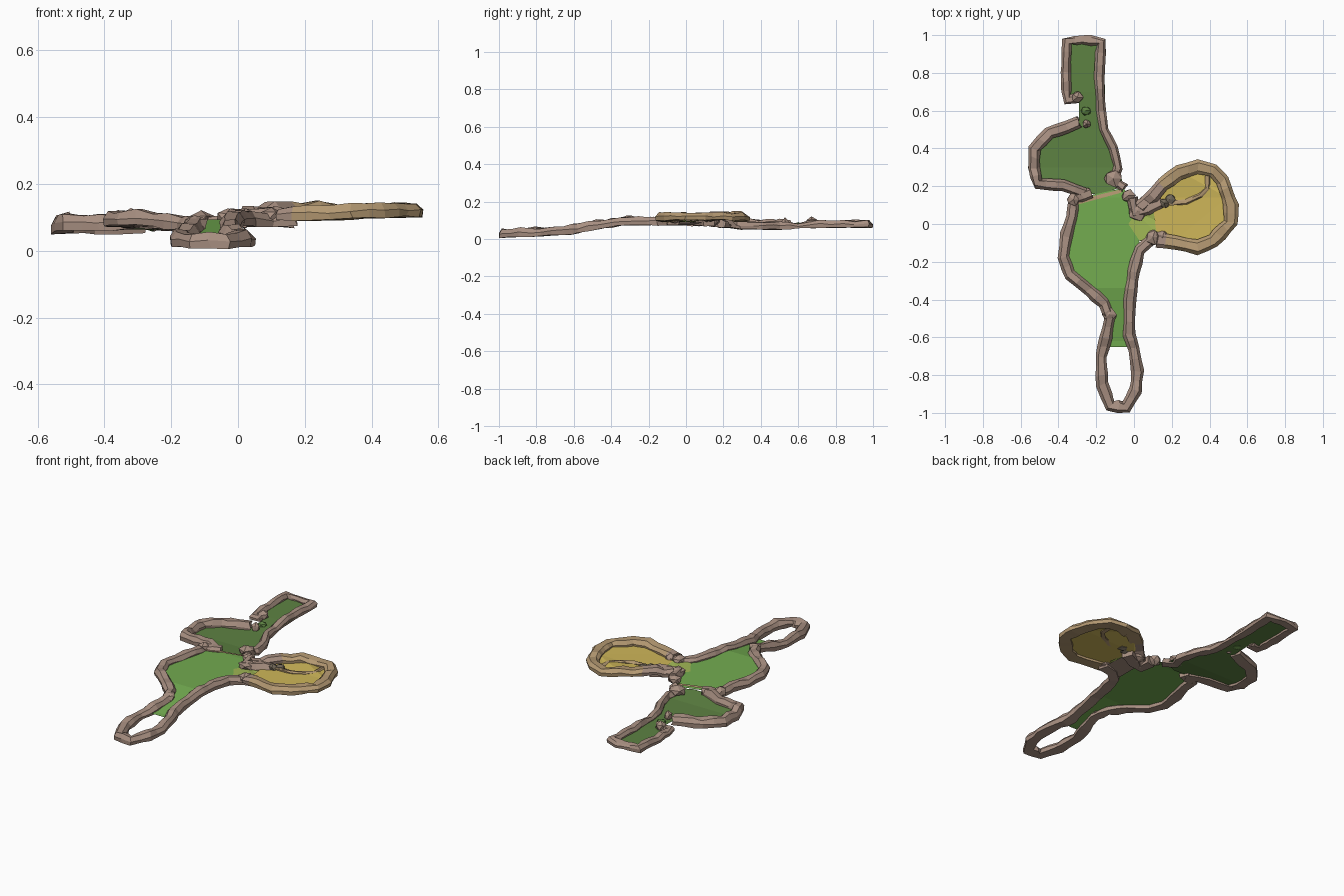
import bpy, bmesh, random
from mathutils import Vector, noise

random.seed(4)
if "Cube" in bpy.data.objects:
    bpy.data.objects.remove(bpy.data.objects["Cube"])


def material(name, r, g, b):
    m = bpy.data.materials.new(name)
    m.use_nodes = True
    col = (r, g, b, 1)
    m.diffuse_color = col
    m.node_tree.nodes["Principled BSDF"].inputs["Base Color"].default_value = col
    return m


ROCK = material("brown rock", .39, .275, .22)
SAND_ROCK = material("sandy rock", .46, .32, .17)
DARK_ROCK = material("grey rock", .17, .14, .10)
GRASS = material("bright grass", .17, .41, .08)
FOREST = material("forest grass", .11, .225, .055)
SAND = material("yellow sand", .62, .47, .10)
MOSS = material("mossy sand", .35, .47, .09)

# Ground height along y, as (y, z) breakpoints
SLOPE = [(-1, .006), (-.62, .025), (-.48, .05), (-.34, .075), (.14, .07),
         (.3, .052), (.5, .052), (.7, .06), (1, .062)]


def ground(x, y):
    for (y0, z0), (y1, z1) in zip(SLOPE, SLOPE[1:]):
        if y <= y1:
            return z0 + (z1 - z0) * max(0, (y - y0) / (y1 - y0))
    return SLOPE[-1][1]


def plateau(x, y):
    return .09 + .012 * min(1, max(0, (x - .2) / .3)) + (.016 if x < .27 and y > .15 else 0)


def finish(name, bm, *mats):
    bmesh.ops.recalc_face_normals(bm, faces=bm.faces)
    mesh = bpy.data.meshes.new(name)
    bm.to_mesh(mesh)
    bm.free()
    for m in mats:
        mesh.materials.append(m)
    ob = bpy.data.objects.new(name, mesh)
    bpy.context.collection.objects.link(ob)
    return ob


def resample(points, step):
    out = []
    pts = [Vector(p) for p in points]
    for a, b in zip(pts, pts[1:]):
        n = max(1, round((b - a).length / step))
        out += [a.lerp(b, i / n) for i in range(n)]
    return out + [pts[-1]]


# Rock wall: uneven six-sided section swept along a path over the ground
SECTION = [(-.5, 0), (-.54, .5), (-.3, .95), (.25, 1), (.5, .5), (.46, 0)]


def wall(name, points, width, height, base, sandy_from=9):
    path = resample(points, .055)
    bm = bmesh.new()
    rings = []
    for i, p in enumerate(path):
        d = (path[min(i + 1, len(path) - 1)] - path[max(i - 1, 0)]).normalized()
        side = Vector((d.y, -d.x))
        w = width * random.uniform(.88, 1.12)
        h = height * random.uniform(.82, 1.15)
        ring = []
        for u, v in SECTION:
            q = p + side * u * w + d * random.uniform(-.008, .008)
            y = max(-1, min(1, q.y))
            z = base(p.x, p.y) + v * h + random.uniform(-.004, .004)
            ring.append(bm.verts.new((max(-.56, min(.555, q.x)), y, max(0, z))))
        rings.append(ring)
    n = len(SECTION)
    for a, b in zip(rings, rings[1:]):
        for k in range(n):
            j = (k + 1) % n
            f = bm.faces.new((a[k], a[j], b[j], b[k]))
            f.material_index = int(f.calc_center_median().x > sandy_from)
    bm.faces.new(rings[0])
    bm.faces.new(rings[-1])
    return finish(name, bm, ROCK, SAND_ROCK)


def floor(name, outline, mat, height, lift=.012):
    bm = bmesh.new()
    bm.faces.new([bm.verts.new((x, y, 0)) for x, y in outline])
    for y, _ in SLOPE:
        geom = bm.verts[:] + bm.edges[:] + bm.faces[:]
        bmesh.ops.bisect_plane(bm, geom=geom, plane_co=(0, y, 0), plane_no=(0, 1, 0))
    for v in bm.verts:
        v.co.z = height(v.co.x, v.co.y) + lift
    bmesh.ops.triangulate(bm, faces=bm.faces)
    ob = finish(name, bm, mat)
    if ob.data.polygons[0].normal.z < 0:
        ob.data.flip_normals()
    return ob


def boulder(name, x, y, size, mat, base=ground, top=.06):
    bm = bmesh.new()
    bmesh.ops.create_icosphere(bm, subdivisions=1, radius=1)
    z = base(x, y)
    for v in bm.verts:
        c = v.co * random.uniform(.8, 1.15)
        v.co = (x + c.x * size, y + c.y * size, z + top / 2 + c.z * top / 2)
    return finish(name, bm, mat)


# Floors
floor("forest_floor", [(-.35, .66), (-.36, .97), (-.16, .97), (-.15, .52), (-.08, .36),
                       (-.06, .2), (-.16, .16), (-.27, .16), (-.36, .2), (-.52, .21),
                       (-.53, .4), (-.45, .49), (-.29, .54), (-.29, .66)], FOREST, ground)
floor("meadow_floor", [(-.33, .13), (-.06, .19), (.0, .13), (.02, .04), (.03, -.13), (-.01, -.3),
                       (-.03, -.65), (-.13, -.65), (-.13, -.45), (-.23, -.36), (-.34, -.28),
                       (-.38, -.18), (-.35, 0)], GRASS, ground, .018)
floor("sand_floor", [(.12, -.06), (.2, -.1), (.34, -.13), (.42, -.1), (.51, .02), (.5, .12),
                     (.46, .24), (.41, .29), (.34, .31), (.24, .28), (.14, .2), (.1, .1)],
      SAND, plateau, .01)
floor("mossy_ramp", [(-.03, .0), (.01, .06), (.13, .1), (.17, 0), (.13, -.06), (.03, -.09)],
      MOSS, lambda x, y: .089 + .09 * max(0, x) * (x < .17), .002)
floor("ramp_underside", [(.03, .09), (.15, .1), (.16, -.07), (.03, -.09)],
      ROCK, lambda x, y: .072 + .1 * x, 0)
floor("meadow_ledge", [(-.31, .1), (-.07, .165), (-.06, .185), (-.31, .125)], SAND_ROCK, ground, .025)

# Walls
wall("forest_room_wall", [(-.25, .16), (-.37, .205), (-.51, .215), (-.53, .3), (-.525, .4),
                          (-.45, .48), (-.36, .51), (-.29, .54)], .06, .05, ground)
wall("forest_corridor_wall", [(-.29, .67), (-.355, .66), (-.36, .8), (-.355, .965), (-.27, .975),
                              (-.175, .965), (-.185, .78), (-.175, .6), (-.16, .5), (-.11, .4),
                              (-.085, .3), (-.11, .23), (-.05, .19)], .05, .036, ground)
wall("meadow_wall", [(-.23, .165), (-.32, .13), (-.33, .04), (-.36, -.06), (-.375, -.18),
                     (-.34, -.27), (-.24, -.35), (-.16, -.42), (-.13, -.5), (-.15, -.6),
                     (-.175, -.7), (-.17, -.85), (-.125, -.965), (-.04, -.97), (.01, -.88),
                     (.02, -.78), (.0, -.66), (-.025, -.58), (-.02, -.4), (.0, -.25),
                     (.03, -.14), (.09, -.085), (.17, -.07)], .062, .045, ground)
wall("sand_rim", [(.12, -.085), (.22, -.1), (.34, -.125), (.42, -.09), (.515, .01), (.515, .1),
                  (.47, .23), (.42, .285), (.34, .305), (.24, .275), (.15, .21), (.1, .15),
                  (.03, .09)], .075, .04, plateau, .15)
wall("ramp_wall", [(-.01, .14), (.0, .06), (.07, .08), (.15, .12)], .065, .055, ground)

# Low curved step across the sand
wall("sand_step", [(.18, .11), (.27, .115), (.35, .15), (.39, .19), (.39, .25)],
     .025, .012, lambda x, y: .105, 0)

# Loose boulders at the openings
for i, (x, y, s) in enumerate([(-.11, .24, .05), (-.03, .15, .04), (.02, .07, .06), (.07, .11, .05),
                               (-.3, .67, .035), (.1, -.07, .045), (.15, -.07, .04),
                               (-.32, .13, .04), (-.25, .53, .025), (-.13, -.48, .04)]):
    boulder(f"boulder_{i}", x, y, s, ROCK)
for i, (x, y) in enumerate([(.16, .11), (.19, .13)]):
    boulder(f"grey_boulder_{i}", x, y, .03, DARK_ROCK, plateau, .04)
boulder("grass_mound", -.255, .6, .028, FOREST, ground, .035)
